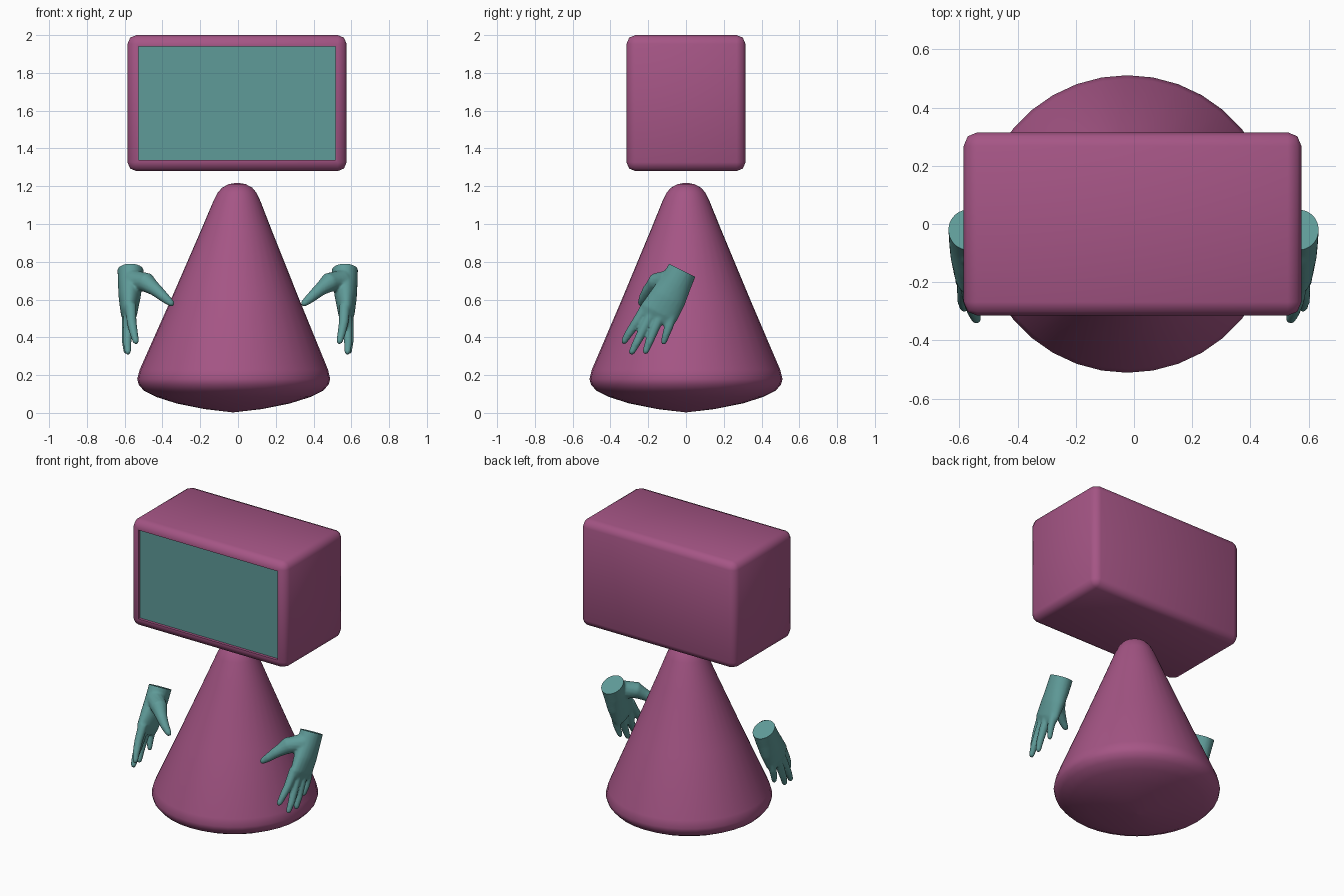
import bpy, bmesh, math
from mathutils import Vector

if "Cube" in bpy.data.objects:
    bpy.data.objects.remove(bpy.data.objects["Cube"])


def material(name, rgb):
    m = bpy.data.materials.new(name)
    m.diffuse_color = (*rgb, 1)
    m.use_nodes = True
    m.node_tree.nodes["Principled BSDF"].inputs["Base Color"].default_value = m.diffuse_color
    return m


PURPLE = material("plum purple", (0.376, 0.091, 0.235))
TEAL = material("muted teal", (0.114, 0.325, 0.314))


def make_object(name, bm, mats, angle):
    bmesh.ops.recalc_face_normals(bm, faces=bm.faces)
    me = bpy.data.meshes.new(name)
    bm.to_mesh(me)
    bm.free()
    for m in mats:
        me.materials.append(m)
    ob = bpy.data.objects.new(name, me)
    bpy.context.collection.objects.link(ob)
    if angle:
        bpy.ops.object.select_all(action='DESELECT')
        ob.select_set(True)
        bpy.context.view_layer.objects.active = ob
        bpy.ops.object.shade_smooth_by_angle(angle=math.radians(angle))
    return ob


def loft(bm, rings):
    """Skin a list of equal-length point rings and cap both ends."""
    loops = [[bm.verts.new(p) for p in r] for r in rings]
    n = len(loops[0])
    for a, b in zip(loops, loops[1:]):
        for i in range(n):
            j = (i + 1) % n
            bm.faces.new((a[i], a[j], b[j], b[i]))
    bm.faces.new(loops[0][::-1])
    bm.faces.new(loops[-1])


def ellipse(c, u, v, n=20):
    return [c + u * math.cos(t) + v * math.sin(t)
            for t in (2 * math.pi * i / n for i in range(n))]


# Conical body with a rounded rim, shallow pointed base and blunt top
profile = [(0.004, 0.003), (0.15, 0.02), (0.3, 0.05), (0.41, 0.085),
           (0.475, 0.118), (0.503, 0.15), (0.511, 0.18), (0.498, 0.23),
           (0.34, 0.60), (0.19, 0.96), (0.125, 1.12), (0.103, 1.165),
           (0.08, 1.192), (0.045, 1.211), (0.004, 1.218)]
bm = bmesh.new()
loft(bm, [ellipse(Vector((-0.026 + 0.018 * z, 0, z)), Vector((r, 0, 0)),
                  Vector((0, r, 0)), 36) for r, z in profile])
make_object("cone_body", bm, [PURPLE], 60)

# Box head with bevelled edges and a recessed screen on the front
bm = bmesh.new()
bmesh.ops.create_cube(bm, size=1)
for v in bm.verts:
    v.co = Vector((v.co.x * 1.16 - 0.005, v.co.y * 0.63, v.co.z * 0.72 + 1.64))
bmesh.ops.bevel(bm, geom=bm.edges[:], offset=0.047, segments=2, profile=0.5,
                affect='EDGES')
bm.normal_update()
screen = max((f for f in bm.faces if f.normal.y < -0.99), key=lambda f: f.calc_area())
bmesh.ops.inset_individual(bm, faces=[screen], thickness=0.017)
bmesh.ops.inset_individual(bm, faces=[screen], thickness=0.0005, depth=-0.018)
screen.material_index = 1
make_object("head_box", bm, [PURPLE, TEAL], 50)

# Hand: palm sections (centre, half thickness, half width)
ACROSS = Vector((0, 0.9, -0.45)).normalized()
DOWN = Vector((0, -0.45, -0.9)).normalized()
WRIST = Vector((0.566, -0.02, 0.755))
palm = [(WRIST - DOWN * 0.03, 0.069, 0.077), (WRIST, 0.069, 0.078),
        (Vector((0.567, -0.055, 0.685)), 0.066, 0.085),
        (Vector((0.571, -0.095, 0.61)), 0.058, 0.097),
        (Vector((0.574, -0.143, 0.53)), 0.044, 0.104),
        (Vector((0.573, -0.163, 0.49)), 0.028, 0.094)]
# Digits: path points with a radius each
digits = [
    [(0.565, -0.205, 0.57, 0.030), (0.560, -0.262, 0.48, 0.026),
     (0.548, -0.303, 0.42, 0.022), (0.538, -0.328, 0.378, 0.017)],
    [(0.575, -0.170, 0.55, 0.030), (0.580, -0.222, 0.45, 0.026),
     (0.583, -0.262, 0.37, 0.022), (0.580, -0.287, 0.322, 0.017)],
    [(0.580, -0.120, 0.55, 0.030), (0.588, -0.165, 0.45, 0.026),
     (0.590, -0.195, 0.375, 0.022), (0.587, -0.214, 0.325, 0.017)],
    [(0.580, -0.065, 0.55, 0.028), (0.585, -0.090, 0.46, 0.024),
     (0.582, -0.107, 0.41, 0.020), (0.576, -0.118, 0.375, 0.016)],
    [(0.550, -0.090, 0.70, 0.060), (0.480, -0.155, 0.69, 0.052),
     (0.425, -0.200, 0.645, 0.034), (0.382, -0.225, 0.607, 0.026),
     (0.350, -0.237, 0.580, 0.019)],
]


def tube(bm, pts):
    centres = [Vector(p[:3]) for p in pts]
    radii = [p[3] for p in pts]
    # rounded tip
    tip_dir = (centres[-1] - centres[-2]).normalized()
    centres.append(centres[-1] + tip_dir * radii[-1] * 0.8)
    radii.append(radii[-1] * 0.55)
    rings = []
    for i, (c, r) in enumerate(zip(centres, radii)):
        d = (centres[min(i + 1, len(centres) - 1)] - centres[max(i - 1, 0)]).normalized()
        u = d.cross(Vector((0.3, 1, 0.4))).normalized()
        rings.append(ellipse(c, u * r, d.cross(u) * r, 14))
    loft(bm, rings)


bm = bmesh.new()
loft(bm, [ellipse(c, Vector((hx, 0, 0)), ACROSS * hw) for c, hx, hw in palm])
for d in digits:
    tube(bm, d)
source = make_object("hand_source", bm, [TEAL], 0)
source.hide_render = True

# Fuse the parts, then soften the joins
fuse = source.modifiers.new("fuse", 'REMESH')
fuse.mode = 'VOXEL'
fuse.voxel_size = 0.007
soft = source.modifiers.new("soften", 'SMOOTH')
soft.factor = 0.5
soft.iterations = 6
graph = bpy.context.evaluated_depsgraph_get()
fused = bpy.data.meshes.new_from_object(source.evaluated_get(graph))

# Trim the wrist flat and mirror to the other side
for name, side in (("right_hand", 1), ("left_hand", -1)):
    bm = bmesh.new()
    bm.from_mesh(fused)
    cut = bmesh.ops.bisect_plane(bm, geom=bm.verts[:] + bm.edges[:] + bm.faces[:],
                                 plane_co=WRIST, plane_no=-DOWN, clear_outer=True)
    rim = [e for e in cut['geom_cut'] if isinstance(e, bmesh.types.BMEdge)]
    bmesh.ops.holes_fill(bm, edges=rim, sides=0)
    for v in bm.verts:
        v.co.x = v.co.x * side - (0.003 if side < 0 else 0)
    make_object(name, bm, [TEAL], 50)

bpy.data.objects.remove(source)
